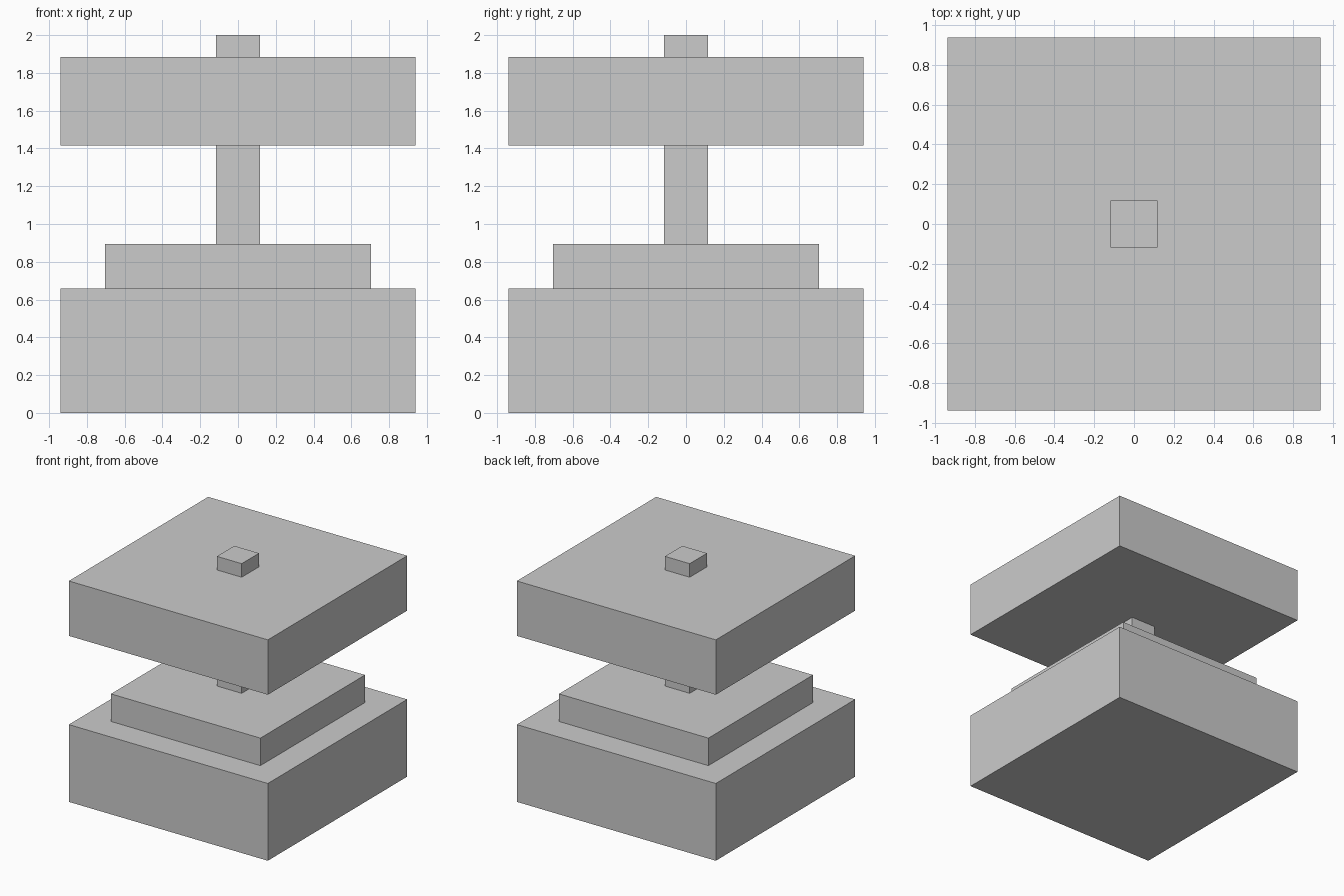
import bpy

if "Cube" in bpy.data.objects:
    bpy.data.objects.remove(bpy.data.objects["Cube"])


def block(name, half_width, z0, z1):
    """Square block centred on the z axis, spanning z0 to z1."""
    bpy.ops.mesh.primitive_cube_add(size=1, location=(0, 0, (z0 + z1) / 2))
    ob = bpy.context.object
    ob.name = name
    ob.scale = (2 * half_width, 2 * half_width, z1 - z0)
    bpy.ops.object.transform_apply(location=False, rotation=False, scale=True)
    return ob


# Stepped base
block("base", 0.939, 0.0, 0.659)
block("base_step", 0.705, 0.659, 0.894)

# Post running up through the slab and out of its top
block("post", 0.117, 0.894, 2.0)

# Upper slab
block("top_slab", 0.939, 1.416, 1.884)
